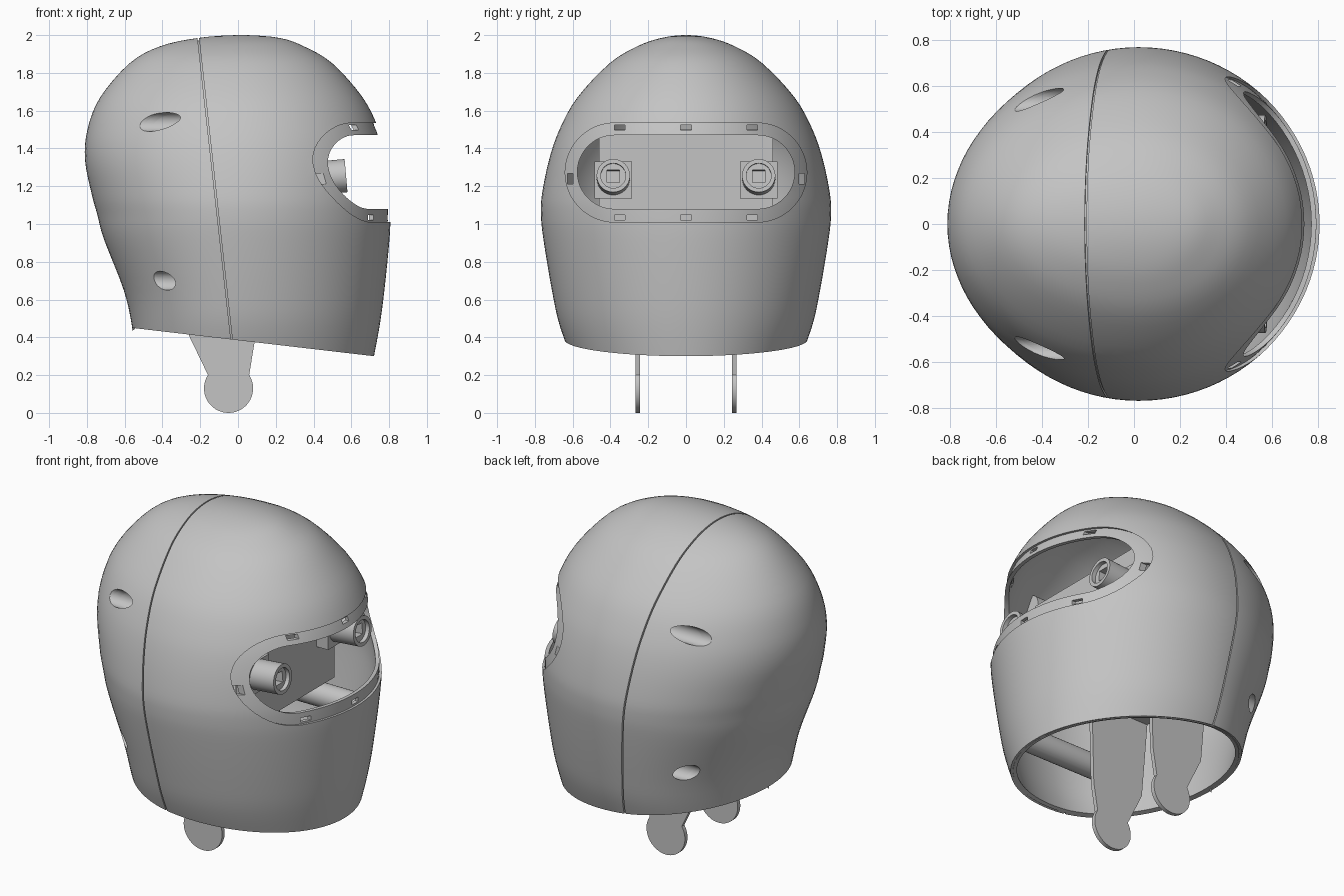
import bpy, bmesh
from math import sin, cos, pi, radians
from mathutils import Vector, Matrix

if "Cube" in bpy.data.objects:
    bpy.data.objects.remove(bpy.data.objects["Cube"])

grey = bpy.data.materials.new("plain grey")
grey.use_nodes = True
grey.diffuse_color = (0.55, 0.55, 0.55, 1)
grey.node_tree.nodes["Principled BSDF"].inputs["Base Color"].default_value = (0.55, 0.55, 0.55, 1)


def finish(name, bm):
    mesh = bpy.data.meshes.new(name)
    bm.to_mesh(mesh)
    bm.free()
    mesh.materials.append(grey)
    ob = bpy.data.objects.new(name, mesh)
    bpy.context.collection.objects.link(ob)
    return ob


def extrude(name, points, vec):
    bm = bmesh.new()
    face = bm.faces.new([bm.verts.new(p) for p in points])
    res = bmesh.ops.extrude_face_region(bm, geom=[face], use_keep_orig=True)
    moved = [g for g in res["geom"] if isinstance(g, bmesh.types.BMVert)]
    bmesh.ops.translate(bm, verts=moved, vec=vec)
    bmesh.ops.recalc_face_normals(bm, faces=bm.faces)
    return finish(name, bm)


def box(name, lo, hi):
    (a, b, c), (d, e, f) = lo, hi
    return extrude(name, [(a, b, c), (d, b, c), (d, e, c), (a, e, c)], (0, 0, f - c))


def rod(name, r, x0, x1, y, z):
    ring = [(x0, y + r * cos(i * pi / 24), z + r * sin(i * pi / 24)) for i in range(48)]
    return extrude(name, ring, (x1 - x0, 0, 0))


def apply(ob, mod):
    bpy.context.view_layer.objects.active = ob
    bpy.ops.object.modifier_apply(modifier=mod.name)


def boolean(ob, cutter, op="DIFFERENCE"):
    mod = ob.modifiers.new("boolean", "BOOLEAN")
    mod.operation, mod.solver, mod.object = op, "EXACT", cutter
    apply(ob, mod)


# Helmet levels: height, back x, front x, half width (last row mirrors past the crown)
MID = 0.02
LEVELS = [
    (0.20, -0.53, 0.70, 0.57), (0.45, -0.56, 0.748, 0.665), (0.65, -0.605, 0.775, 0.71),
    (0.92, -0.71, 0.802, 0.755), (1.05, -0.745, 0.807, 0.768), (1.16, -0.775, 0.803, 0.762),
    (1.34, -0.81, 0.785, 0.725), (1.50, -0.797, 0.745, 0.67), (1.67, -0.73, 0.66, 0.575),
    (1.85, -0.575, 0.50, 0.405), (1.94, -0.415, 0.35, 0.26), (1.985, -0.21, 0.22, 0.13),
    (2.0, MID, MID, 0), (1.985, 0.25, -0.18, -0.13)]


def spline(rows, steps):
    rows = [Vector(r) for r in [rows[0]] + rows]
    for a, b, c, d in zip(rows, rows[1:], rows[2:], rows[3:]):
        for i in range(steps):
            t = i / steps
            yield b + (c - a) * t / 2 + (a * 2 - b * 5 + c * 4 - d) * t * t / 2 \
                + (b * 3 - a - c * 3 + d) * t ** 3 / 2
    yield rows[-2]


def loft(name, inset, thickness):
    bm, sides, previous = bmesh.new(), 96, None
    for z, back, front, half in spline(LEVELS, 4):
        ring = []
        for i in range(sides):
            c, s = cos(2 * pi * i / sides), sin(2 * pi * i / sides)
            reach = front - MID if c > 0 else MID - back
            ring.append(bm.verts.new((MID + reach * c, half * s, z)))
        if previous:
            for i in range(sides):
                j = (i + 1) % sides
                bm.faces.new((previous[i], previous[j], ring[j], ring[i]))
        previous = ring
    bmesh.ops.remove_doubles(bm, verts=bm.verts, dist=1e-5)
    bm.normal_update()
    for v, n in [(v, v.normal.copy()) for v in bm.verts]:
        v.co -= n * inset
    # Slanted neck rim
    bmesh.ops.bisect_plane(bm, geom=bm.verts[:] + bm.edges[:] + bm.faces[:],
                           plane_co=(-0.56, 0, 0.45), plane_no=(0.117, 0, 1), clear_inner=True)
    if not thickness:
        bmesh.ops.holes_fill(bm, edges=[e for e in bm.edges if e.is_boundary], sides=0)
    ob = finish(name, bm)
    if thickness:
        mod = ob.modifiers.new("wall", "SOLIDIFY")
        mod.thickness, mod.offset = thickness, -1
        apply(ob, mod)
    return ob


def stadium(name, half, low, high):
    r, z = (high - low) / 2, (high + low) / 2
    pts = []
    for i in range(50):
        a = -pi / 2 + pi * (i % 25) / 24 + (pi if i >= 25 else 0)
        side = 1 if i < 25 else -1
        pts.append((0.1, side * (half - r) + r * cos(a), z + r * sin(a)))
    return extrude(name, pts, (1.2, 0, 0))


cutters, parts = [], []
shell = loft("outer_shell", 0, 0.014)
liner = loft("inner_liner", 0.014, 0.022)
core = loft("core_cutter", 0.03, 0)
cutters.append(core)
parts += [shell, liner]

# Visor opening with a stepped ledge
wide = stadium("visor_cutter", 0.64, 1.01, 1.535)
narrow = stadium("ledge_cutter", 0.575, 1.08, 1.47)
boolean(shell, wide)
boolean(liner, narrow)
cutters += [wide, narrow]

# Seam between the two shell halves
w = 0.004
seam = extrude("seam_cutter", [(-0.002 - w, -1, 0.1), (-0.002 + w, -1, 0.1),
                               (-0.234 + w, -1, 2.2), (-0.234 - w, -1, 2.2)], (0, 2, 0))
boolean(shell, seam)
cutters.append(seam)

# Clip slots around the ledge
slots = [(y, z, 0.028, 0.013) for y in (-0.35, 0, 0.35) for z in (1.035, 1.51)]
slots += [(y, 1.24, 0.014, 0.027) for y in (-0.613, 0.613)]
for y, z, dy, dz in slots:
    slot = box("slot_cutter", (0.2, y - dy, z - dz), (1, y + dy, z + dz))
    boolean(liner, slot)
    cutters.append(slot)

# Screw holes drilled from the back, each with a long screw tube inside
for side, word in ((1, "left"), (-1, "right")):
    for y, z, end, level in ((0.54, 1.54, 0.3, "upper"), (0.55, 0.70, 0.5, "lower")):
        drill = rod("drill_cutter", 0.05, -1, -0.15, side * y, z)
        tube = rod(f"{word}_{level}_screw_tube", 0.07, -0.9, end, side * y, z)
        boolean(tube, core, "INTERSECT")
        for ob in (shell, liner, tube):
            boolean(ob, drill)
        cutters.append(drill)
        parts.append(tube)

    # Eye barrel: recessed rim, square socket, tilted slightly upward
    y = side * 0.385
    eye = rod(f"{word}_eye_barrel", 0.088, -0.2, 0, 0, 0)
    recess = rod("recess_cutter", 0.066, -0.025, 0.1, 0, 0)
    socket = box("socket_cutter", (-0.1, -0.033, -0.033), (0.1, 0.033, 0.033))
    for cutter in (recess, socket):
        boolean(eye, cutter)
        cutters.append(cutter)
    eye.data.transform(Matrix.Translation((0.572, y, 1.256)) @ Matrix.Rotation(radians(-5), 4, "Y"))
    mount = box(f"{word}_eye_mount", (0.33, y - 0.1, 1.135), (0.41, y + 0.1, 1.33))

    # Neck bracket with a rounded lower lobe
    outline = [(-0.3, 0.88), (0.1, 0.88), (0.087, 0.37)]
    for i in range(33):
        a = radians(33 - 246 * i / 32)
        outline.append((-0.05 + 0.13 * cos(a), 0.13 + 0.13 * sin(a)))
    outline.append((-0.26, 0.41))
    bracket = extrude(f"{word}_neck_bracket",
                      [(x, side * 0.255 - 0.0125, z) for x, z in outline], (0, 0.025, 0))
    parts += [eye, mount, bracket]

# Inner frame carrying the eyes and brackets
parts.append(box("eye_plate", (0.305, -0.46, 0.88), (0.33, 0.46, 1.5)))
parts.append(box("frame_shelf", (-0.3, -0.3, 0.88), (0.305, 0.3, 0.905)))

for ob in cutters:
    bpy.data.objects.remove(ob)

# Smooth curved walls, keep edges crisp
bpy.ops.object.select_all(action="DESELECT")
for ob in parts:
    ob.select_set(True)
bpy.context.view_layer.objects.active = shell
bpy.ops.object.shade_smooth_by_angle(angle=radians(30))
